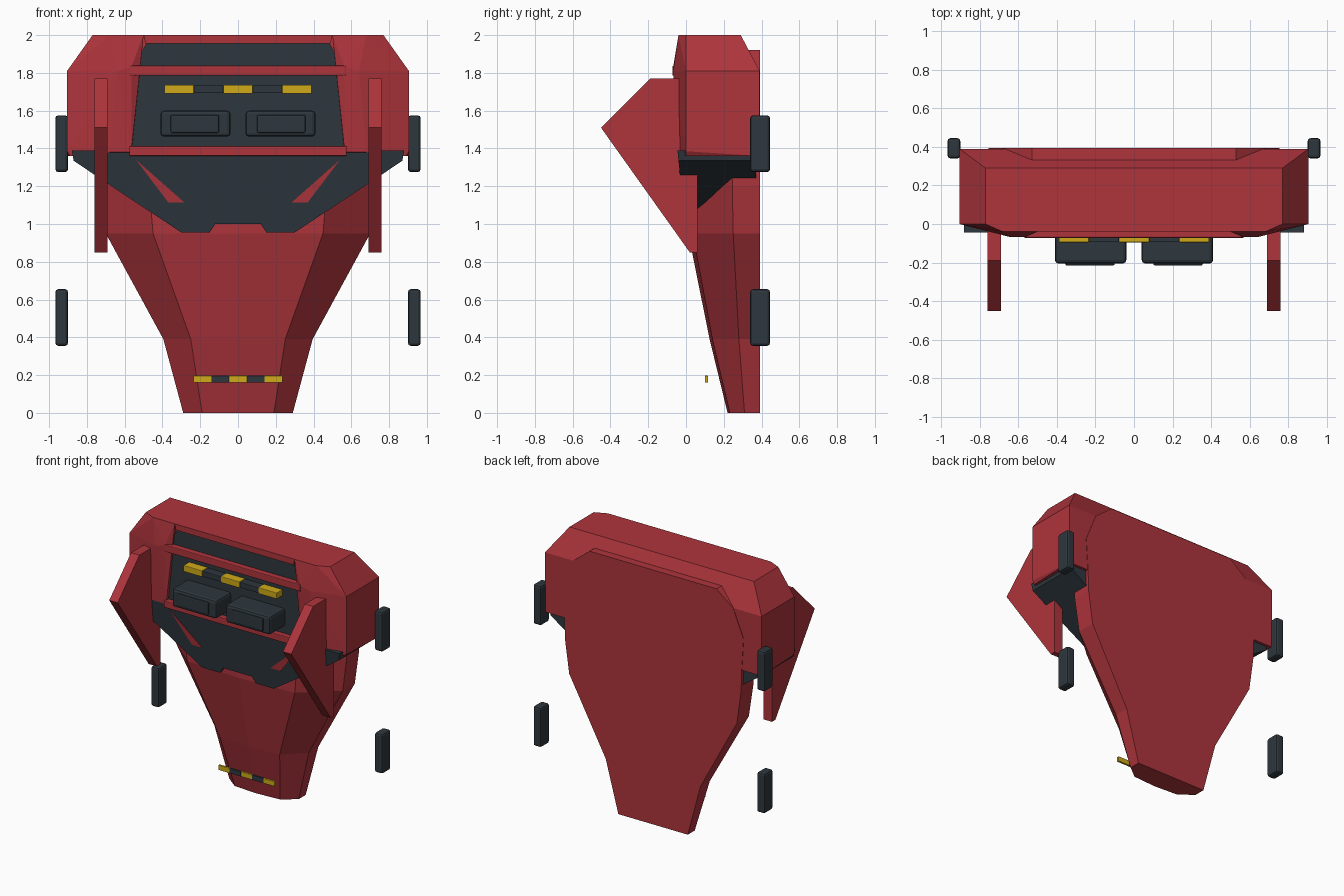
import bpy, bmesh

cube = bpy.data.objects.get("Cube")
if cube:
    bpy.data.objects.remove(cube, do_unlink=True)


def material(name, color):
    m = bpy.data.materials.new(name)
    m.use_nodes = True
    m.diffuse_color = (*color, 1)
    m.node_tree.nodes["Principled BSDF"].inputs["Base Color"].default_value = (*color, 1)
    return m


RED = material("red paint", (0.42, 0.035, 0.045))
DARK = material("dark grey", (0.027, 0.038, 0.047))
YELLOW = material("yellow", (0.62, 0.40, 0.01))


def finish(name, bm, mat, bevel=0):
    bmesh.ops.recalc_face_normals(bm, faces=bm.faces)
    mesh = bpy.data.meshes.new(name)
    bm.to_mesh(mesh)
    bm.free()
    mesh.materials.append(mat)
    ob = bpy.data.objects.new(name, mesh)
    bpy.context.collection.objects.link(ob)
    if bevel:
        mod = ob.modifiers.new("bevel", "BEVEL")
        mod.width = bevel
        mod.segments = 2
    return ob


def box(name, x, y, z, mat, bevel=0):
    bm = bmesh.new()
    bmesh.ops.create_cube(bm, size=1)
    for v in bm.verts:
        v.co = [lo + (c + 0.5) * (hi - lo) for c, (lo, hi) in zip(v.co, (x, y, z))]
    return finish(name, bm, mat, bevel)


def loft(name, rings, mat):
    """Skin a list of equal-length rings and cap both ends."""
    bm = bmesh.new()
    rows = [[bm.verts.new(p) for p in ring] for ring in rings]
    n = len(rows[0])
    for a, b in zip(rows, rows[1:]):
        for i in range(n):
            j = (i + 1) % n
            bm.faces.new((a[i], a[j], b[j], b[i]))
    bm.faces.new(rows[0])
    bm.faces.new(rows[-1])
    return finish(name, bm, mat)


def hull(name, points, mat):
    bm = bmesh.new()
    for p in points:
        bm.verts.new(p)
    bmesh.ops.convex_hull(bm, input=bm.verts)
    bmesh.ops.dissolve_limit(bm, angle_limit=0.01, verts=bm.verts, edges=bm.edges)
    return finish(name, bm, mat)


def mirrored(half):
    """Close a right-hand outline of (x, z) points about x = 0."""
    return half + [(-x, z) for x, z in reversed(half)]


def front_plate(name, outline, front, back, mat):
    return loft(name, [[(x, front(z), z) for x, z in outline],
                       [(x, back, z) for x, z in outline]], mat)


BACK = 0.393

# Tapered lower shell: height, half width, ridge half width, centre/ridge/edge depth
sections = [(0, .29, .19, .22, .232, .31),
            (.39, .395, .25, .125, .14, .28),
            (.95, .70, .45, .012, .035, .25),
            (1.2, .735, .47, .012, .035, .245),
            (1.36, .74, .47, .012, .035, .245)]
rings = []
for z, w, m, yc, ym, yw in sections:
    half = [(w, BACK), (w, yw), (m, ym)]
    ring = half + [(0, yc)] + [(-x, y) for x, y in reversed(half)]
    rings.append([(x, y, z) for x, y in ring])
loft("lower_shell", rings, RED)

# Raised back plate
front_plate("back_plate", mirrored([(.74, 1.36), (.755, 1.6), (.67, 1.81), (.53, 1.92)]),
            lambda z: .33, BACK, RED)

# Dark collar under the upper body
collar = mirrored([(.12, 1.0), (.15, .955), (.3, .955), (.7, 1.22), (.87, 1.335), (.88, 1.39)])
front_plate("collar", collar, lambda z: -.045 + (1.39 - z) * .1, .37, DARK)

# Central upper block with the bars that frame its panels
hull("upper_centre", [(s * x, y, z) for s in (-1, 1) for x, y, z in
     [(.6, -.02, 1.37), (.6, -.02, 2), (.6, .29, 2), (.6, .39, 1.81), (.6, .39, 1.37)]], RED)
front_plate("control_panel", mirrored([(.57, 1.4), (.57, 1.79)]), lambda z: -.028, -.021, DARK)
front_plate("upper_window", mirrored([(.56, 1.83), (.485, 1.955)]), lambda z: -.03, -.021, DARK)
box("lower_bar", (-.575, .575), (-.068, 0), (1.36, 1.412), RED, .006)
box("upper_bar", (-.57, .57), (-.072, 0), (1.785, 1.838), RED, .006)
front_plate("top_lip", mirrored([(.49, 1.955), (.5, 2)]), lambda z: -.04, 0, RED)

for side, s in (("left", 1), ("right", -1)):
    def span(a, b):
        return tuple(sorted((s * a, s * b)))

    # Chamfered shoulder
    hull(side + "_shoulder", [(s * x, y, z) for x, y, z in
         [(.5, -.04, 2), (.68, -.04, 2), (.77, 0, 2), (.77, .29, 2), (.5, .29, 2),
          (.565, -.068, 1.83), (.64, -.068, 1.81), (.905, 0, 1.81), (.905, .39, 1.81),
          (.565, -.05, 1.38), (.68, -.048, 1.38), (.905, 0, 1.385), (.89, .0, 1.36),
          (.565, 0, 1.36), (.905, .39, 1.36), (.565, .39, 1.36), (.565, .39, 1.81)]], RED)

    # Red wedge trim on the collar
    front_plate(side + "_collar_trim",
                [(s * x, z) for x, z in [(.54, 1.34), (.285, 1.115), (.37, 1.115)]],
                lambda z: -.049 + (1.39 - z) * .1, 0, RED)

    # Forward-pointing fin
    fin = [(-.19, 1.77), (.06, 1.77), (.06, .85), (.02, .85), (-.45, 1.51)]
    loft(side + "_fin", [[(s * x, y, z) for y, z in fin] for x in (.69, .76)], RED)

    # Side pads
    for level, z in (("upper", 1.275), ("lower", .355)):
        box(f"{side}_{level}_pad", span(.9, .967), (.34, .445), (z, z + .3), DARK, .015)

    # Control boxes with raised lids
    box(side + "_control_box", span(.04, .41), (-.205, 0), (1.462, 1.6), DARK, .018)
    box(side + "_control_lid", span(.1, .357), (-.215, -.19), (1.483, 1.578), DARK, .008)


# Striped light strips
def strip(name, half, y, z, dark_inset, bevel):
    step = 2 * half / 5
    for i in range(5):
        x = -half + i * step
        dark = i % 2
        inset = dark_inset if dark else 0
        box(f"{name}_{i + 1}", (x, x + step), (y[0] + inset, y[1]),
            (z[0] + inset, z[1] - inset), DARK if dark else YELLOW, bevel)


strip("panel_light", .39, (-.095, -.02), (1.69, 1.737), .003, .004)
strip("base_light", .235, (.1, .116), (.16, .197), 0, .002)
